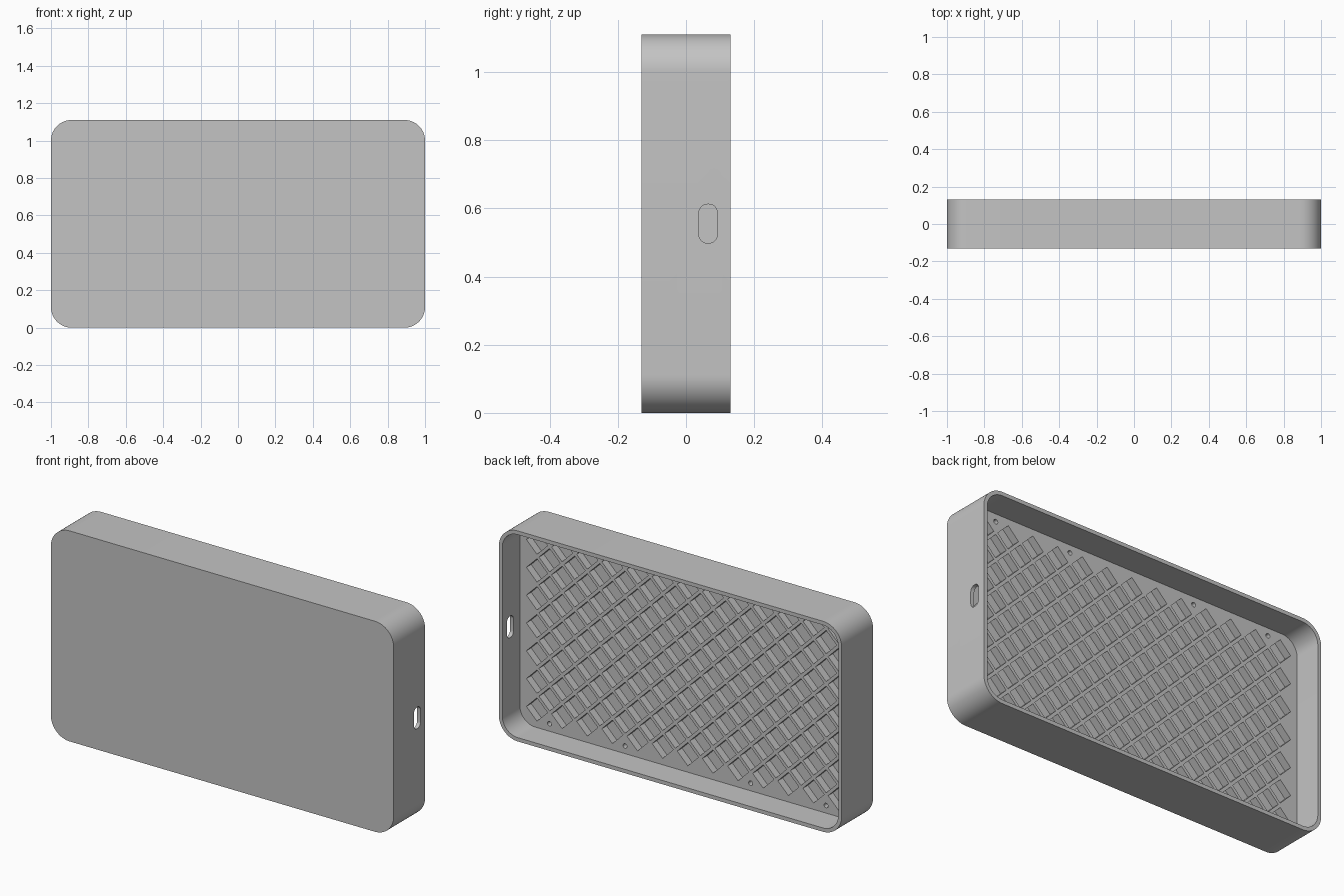
import bpy, bmesh
from math import sin, cos, pi, radians

cube = bpy.data.objects.get("Cube")
if cube:
    bpy.data.objects.remove(cube, do_unlink=True)

HEIGHT, DEPTH, WALL, RADIUS = 1.11, 0.262, 0.02, 0.11
MID = HEIGHT / 2
BACK = DEPTH / 2
FLOOR = -0.015          # inner floor level along y
PITCH = 1.76 / 12       # spacing of the diamond grid
POCKET = 0.0615         # half diagonal of a diamond pocket
POCKET_DEPTH = 0.04

grey = bpy.data.materials.new("plain_grey")
grey.use_nodes = True
grey.diffuse_color = (0.55, 0.55, 0.55, 1)
grey.node_tree.nodes["Principled BSDF"].inputs["Base Color"].default_value = grey.diffuse_color


def rounded_rect(cu, cv, hu, hv, r, steps):
    """Outline of a rounded rectangle."""
    points = []
    for k, (su, sv) in enumerate([(1, 1), (-1, 1), (-1, -1), (1, -1)]):
        for i in range(steps + 1):
            a = (k + i / steps) * pi / 2
            points.append((cu + su * (hu - r) + r * cos(a),
                           cv + sv * (hv - r) + r * sin(a)))
    return points


def polygon(cu, cv, r, sides):
    return [(cu + r * cos(2 * pi * i / sides), cv + r * sin(2 * pi * i / sides))
            for i in range(sides)]


def prisms(name, outlines, start, end, axis="y"):
    """Extrude outlines along an axis into one object."""
    bm = bmesh.new()
    for outline in outlines:
        place = (lambda p, d: (p[0], d, p[1])) if axis == "y" else (lambda p, d: (d, p[0], p[1]))
        lower = [bm.verts.new(place(p, start)) for p in outline]
        upper = [bm.verts.new(place(p, end)) for p in outline]
        bm.faces.new(lower)
        bm.faces.new(upper[::-1])
        n = len(outline)
        for i in range(n):
            j = (i + 1) % n
            bm.faces.new((lower[j], lower[i], upper[i], upper[j]))
    bmesh.ops.recalc_face_normals(bm, faces=bm.faces)
    mesh = bpy.data.meshes.new(name)
    bm.to_mesh(mesh)
    bm.free()
    mesh.materials.append(grey)
    obj = bpy.data.objects.new(name, mesh)
    bpy.context.collection.objects.link(obj)
    return obj


def cut(target, cutter):
    """Subtract the cutter, then discard it."""
    cutter.hide_render = True
    mod = target.modifiers.new("cut", "BOOLEAN")
    mod.operation = "DIFFERENCE"
    mod.solver = "EXACT"
    mod.object = cutter
    bpy.context.view_layer.objects.active = target
    bpy.ops.object.modifier_apply(modifier=mod.name)
    bpy.data.objects.remove(cutter, do_unlink=True)


# Rounded tray, open at the back
case = prisms("case_shell", [rounded_rect(0, MID, 1, MID, RADIUS, 16)], -BACK, BACK)
cut(case, prisms("cavity", [rounded_rect(0, MID, 1 - WALL, MID - WALL, RADIUS - WALL, 16)],
                 FLOOR, BACK + 0.1))

# Diamond pockets in the inner floor: a main grid and a half-step grid
centres = [(i * PITCH, k * PITCH) for i in range(-6, 7) for k in range(-3, 4)]
centres += [((i + 0.5) * PITCH, (k + 0.5) * PITCH) for i in range(-6, 6) for k in range(-3, 3)]
cut(case, prisms("pockets", [polygon(x, MID + z, POCKET, 4) for x, z in centres],
                 FLOOR - POCKET_DEPTH, FLOOR + 0.03))

# Small screw holes along the top and bottom edges of the floor
holes = [polygon(side * n * PITCH, MID + end * (MID - 0.06), 0.012, 16)
         for side in (-1, 1) for end in (-1, 1) for n in (2.5, 5.5)]
cut(case, prisms("screw_holes", holes, FLOOR - 0.06, FLOOR + 0.03))

# Cable slot through the left wall
cut(case, prisms("cable_slot", [rounded_rect(0.065, MID, 0.027, 0.057, 0.025, 6)],
                 0.9, 1.1, axis="x"))

bpy.ops.object.select_all(action="DESELECT")
case.select_set(True)
bpy.context.view_layer.objects.active = case
bpy.ops.object.shade_smooth_by_angle(angle=radians(30))
